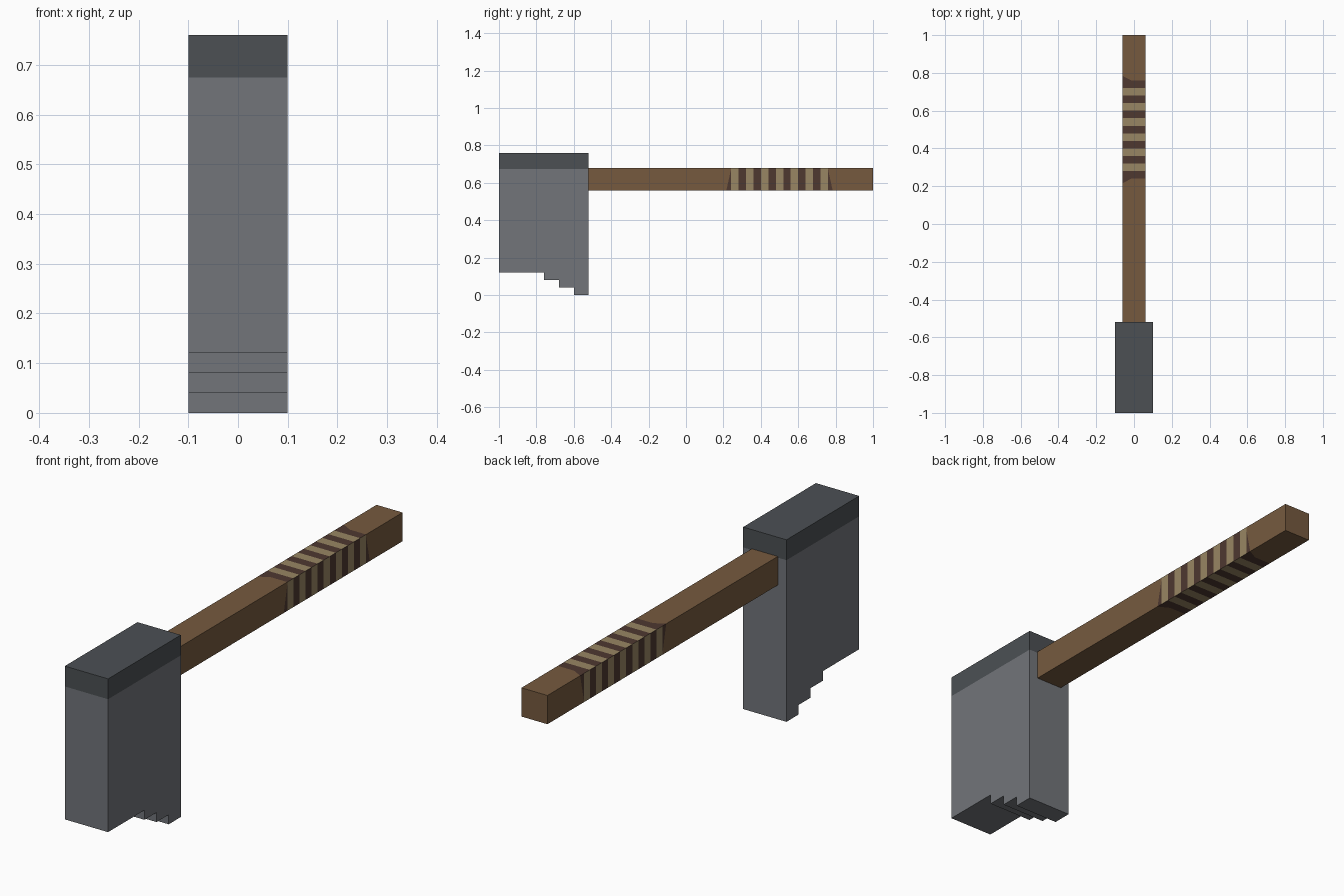
import bpy, bmesh
from mathutils import Vector

cube = bpy.data.objects.get("Cube")
if cube:
    bpy.data.objects.remove(cube, do_unlink=True)


def material(name, rgb):
    linear = [((c / 255 + 0.055) / 1.055) ** 2.4 for c in rgb] + [1]
    mat = bpy.data.materials.new(name)
    mat.use_nodes = True
    mat.diffuse_color = linear
    mat.node_tree.nodes["Principled BSDF"].inputs["Base Color"].default_value = linear
    return mat


steel = material("grey steel", (114, 117, 122))
dark_steel = material("dark steel", (76, 80, 84))
wood = material("brown wood", (118, 90, 63))
dark_wrap = material("dark leather wrap", (78, 56, 48))
pale_wrap = material("pale cord wrap", (152, 134, 99))


def cut(bm, point, normal, faces=None):
    faces = list(faces or bm.faces)
    geom = set(faces)
    for f in faces:
        geom.update(f.edges)
        geom.update(f.verts)
    bmesh.ops.bisect_plane(bm, geom=list(geom), dist=1e-5, plane_co=point, plane_no=normal)


def finish(bm, name, mats):
    mesh = bpy.data.meshes.new(name)
    bm.to_mesh(mesh)
    bm.free()
    for m in mats:
        mesh.materials.append(m)
    ob = bpy.data.objects.new(name, mesh)
    bpy.context.collection.objects.link(ob)


# Axe head: stepped side profile, extruded across x, with a dark top band
profile = [(-1, 0.76), (-1, 0.12)]
for i in range(3):
    y, z = -0.76 + 0.08 * i, 0.12 - 0.04 * i
    profile += [(y, z), (y, z - 0.04)]
profile += [(-0.52, 0), (-0.52, 0.76)]
bm = bmesh.new()
side = bm.faces.new([bm.verts.new((-0.1, y, z)) for y, z in profile])
new = bmesh.ops.extrude_face_region(bm, geom=[side])["geom"]
bmesh.ops.translate(bm, vec=(0.2, 0, 0), verts=[v for v in new if isinstance(v, bmesh.types.BMVert)])
bmesh.ops.recalc_face_normals(bm, faces=bm.faces[:])
BAND = 0.675
cut(bm, (0, 0, BAND), (0, 0, 1))
for f in bm.faces:
    f.material_index = int(f.calc_center_median().z > BAND)
finish(bm, "axe_head", [steel, dark_steel])

# Handle: a square bar cut into wrap bands
HALF, MID_Z, GRIP, GRIP_HALF, BAND_W = 0.06, 0.62, 0.5, 0.26, 0.04
FLARE = 0.024
bm = bmesh.new()
bmesh.ops.create_cube(bm, size=1)
bmesh.ops.scale(bm, vec=(2 * HALF, 1.52, 2 * HALF), verts=bm.verts[:])
bmesh.ops.translate(bm, vec=(0, 0.24, MID_Z), verts=bm.verts[:])
for i in range(14):
    cut(bm, (0, GRIP - GRIP_HALF + BAND_W * i, 0), (0, 1, 0))

# Each face: outward direction, corner where the wrap flares, reach of the flare
flares = [((1, 0, 0), (0, 0, -1), 0.11), ((-1, 0, 0), (0, 0, 1), 0.11),
          ((0, 0, 1), (-1, 0, 0), 0.045), ((0, 0, -1), (1, 0, 0), 0.045)]
centre = Vector((0, GRIP, MID_Z))
for out, corner, reach in flares:
    out, corner = Vector(out), Vector(corner)
    for end in (-1, 1):
        faces = [f for f in bm.faces if f.normal.dot(out) > 0.9
                 and (f.calc_center_median().y - GRIP) * end > GRIP_HALF]
        tip = centre + corner * HALF + Vector((0, end * (GRIP_HALF + FLARE), 0))
        cut(bm, tip, Vector((0, end, 0)) - corner * FLARE / reach, faces)

# Colour: alternating bands on the grip, dark flares at its ends
for f in bm.faces:
    p = f.calc_center_median() - centre
    f.material_index = 0
    for out, corner, reach in flares:
        if f.normal.dot(Vector(out)) < 0.9:
            continue
        if abs(p.y) < GRIP_HALF:
            band = int((p.y + GRIP_HALF) / BAND_W)
            pale_start = abs(out[0])
            f.material_index = 2 if (band + pale_start) % 2 else 1
        else:
            depth = HALF - p.dot(Vector(corner))
            if abs(p.y) < GRIP_HALF + FLARE * (1 - depth / reach):
                f.material_index = 1
finish(bm, "handle", [wood, dark_wrap, pale_wrap])
